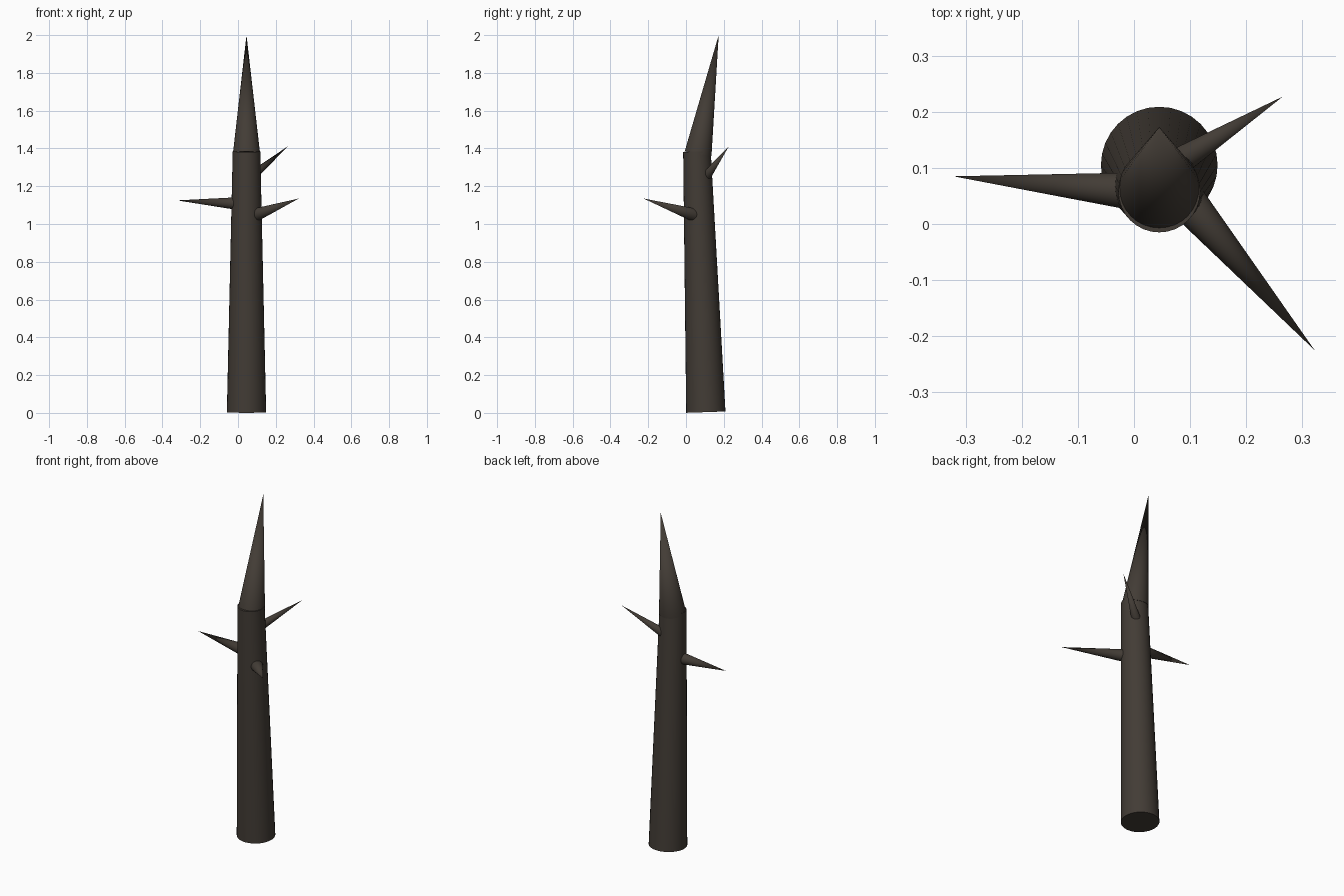
import bpy
from mathutils import Vector

if "Cube" in bpy.data.objects:
    bpy.data.objects.remove(bpy.data.objects["Cube"])

bark = bpy.data.materials.new("dark_bark")
bark.diffuse_color = (0.055, 0.045, 0.036, 1)
bark.use_nodes = True
bark.node_tree.nodes["Principled BSDF"].inputs["Base Color"].default_value = bark.diffuse_color


def taper(name, start, end, r_start, r_end, sides=32):
    """Smooth tapered round limb running from start to end."""
    a, b = Vector(start), Vector(end)
    axis = b - a
    bpy.ops.mesh.primitive_cone_add(vertices=sides, radius1=r_start, radius2=r_end,
                                    depth=axis.length, location=(a + b) / 2)
    ob = bpy.context.object
    ob.name = name
    ob.rotation_mode = 'QUATERNION'
    ob.rotation_quaternion = Vector((0, 0, 1)).rotation_difference(axis)
    ob.data.materials.append(bark)
    bpy.ops.object.shade_smooth_by_angle()
    return ob


# Leaning trunk and its broken, bent-back pointed top
taper("trunk", (0.045, 0.105, 0.004), (0.045, 0.058, 1.384), 0.104, 0.073)
taper("pointed_top", (0.045, 0.064, 1.372), (0.045, 0.173, 2.0), 0.072, 0.0)

# Bare branch spikes, rooted inside the trunk
taper("left_branch", (0.0, 0.058, 1.108), (-0.322, 0.085, 1.125), 0.034, 0.0)
taper("front_right_branch", (0.08, 0.057, 1.043), (0.322, -0.225, 1.135), 0.037, 0.0)
taper("back_right_branch", (0.07, 0.105, 1.25), (0.265, 0.227, 1.412), 0.026, 0.0)
